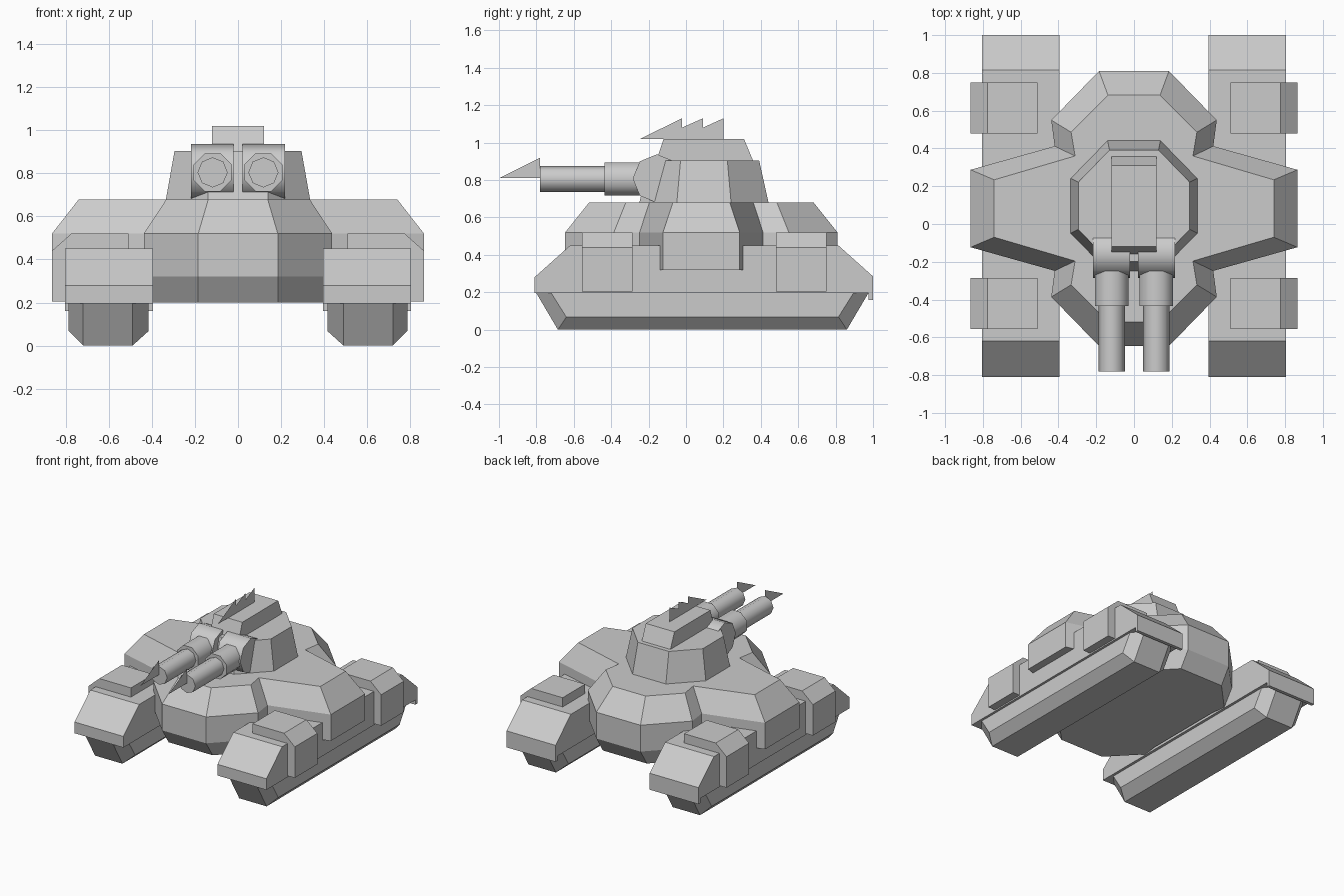
import bpy, bmesh, math

if "Cube" in bpy.data.objects:
    bpy.data.objects.remove(bpy.data.objects["Cube"])


def finish(name, bm, mirror=False, smooth=False):
    bmesh.ops.recalc_face_normals(bm, faces=bm.faces)
    mesh = bpy.data.meshes.new(name)
    bm.to_mesh(mesh)
    bm.free()
    ob = bpy.data.objects.new(name, mesh)
    bpy.context.collection.objects.link(ob)
    if mirror:
        mod = ob.modifiers.new("mirror", 'MIRROR')
        mod.use_mirror_merge = False
    if smooth:
        bpy.ops.object.select_all(action='DESELECT')
        bpy.context.view_layer.objects.active = ob
        ob.select_set(True)
        bpy.ops.object.shade_smooth_by_angle(angle=math.radians(50))
    return ob


def loft(name, rings, **kw):
    """Closed solid through rings that have equal point counts."""
    bm = bmesh.new()
    vs = [[bm.verts.new(p) for p in ring] for ring in rings]
    n = len(vs[0])
    for a, b in zip(vs, vs[1:]):
        for i in range(n):
            j = (i + 1) % n
            bm.faces.new((a[i], a[j], b[j], b[i]))
    bm.faces.new(vs[0])
    bm.faces.new(vs[-1])
    return finish(name, bm, **kw)


def side_ring(profile, x):
    return [(x, y, z) for y, z in profile]


def plan_ring(half, z):
    """Outline in plan: right half listed back to front, mirrored to the left."""
    return [(x, y, z) for x, y in half] + [(-x, y, z) for x, y in reversed(half)]


def circle(r, turn=0.0, n=8):
    return [(r * math.cos(2 * math.pi * (i + turn) / n),
             r * math.sin(2 * math.pi * (i + turn) / n)) for i in range(n)]


def plate(name, profile, x, **kw):
    bm = bmesh.new()
    bm.faces.new([bm.verts.new(p) for p in side_ring(profile, x)])
    return finish(name, bm, **kw)


# Tracks with chamfered edges
outer = [(-0.80, 0.195), (-0.685, 0), (0.86, 0), (0.975, 0.195)]
inner = [(-0.72, 0.195), (-0.64, 0.068), (0.815, 0.068), (0.895, 0.195)]
loft("tracks", [side_ring(inner, 0.415), side_ring(outer, 0.49),
                side_ring(outer, 0.72), side_ring(inner, 0.787)], mirror=True)

# Fenders with a small rear lip
fender = [(-0.81, 0.195), (-0.81, 0.28), (-0.62, 0.45), (0.815, 0.45),
          (1.0, 0.285), (1.0, 0.16), (0.975, 0.16), (0.975, 0.195)]
loft("fenders", [side_ring(fender, 0.395), side_ring(fender, 0.805)], mirror=True)

# Armour boxes on the fenders
box = [(0.51, 0.205), (0.51, 0.52), (0.775, 0.52), (0.865, 0.44), (0.865, 0.205)]
for name, y0, y1 in (("front_boxes", -0.555, -0.285), ("rear_boxes", 0.48, 0.75)):
    loft(name, [[(x, y, z) for x, z in box] for y in (y0, y1)], mirror=True)

# Hull with side wings
MID = 0.082


def sym(points):
    """Extend back-half points to the front around the hull centre."""
    return [(x, MID + d) for x, d in points] + [(x, MID - d) for x, d in reversed(points)]


wide = sym([(0.185, 0.728), (0.438, 0.468), (0.42, 0.33), (0.865, 0.205)])
roof = sym([(0.138, 0.60), (0.333, 0.404), (0.312, 0.278), (0.74, 0.152)])
loft("hull", [plan_ring(wide, 0.32), plan_ring(wide, 0.52), plan_ring(roof, 0.68)])

# Belly tapering below the hull
belly_top = sym([(0.185, 0.728), (0.438, 0.468), (0.42, 0.33)])
belly_low = sym([(0.185, 0.65), (0.395, 0.43), (0.38, 0.31)])
loft("belly", [plan_ring(belly_low, 0.2), plan_ring(belly_top, 0.32)])

# Turret
MID = 0.096
loft("turret", [plan_ring(sym([(0.14, 0.345), (0.335, 0.145)]), 0.68),
                plan_ring(sym([(0.13, 0.295), (0.295, 0.125)]), 0.905)])

# Raised turret hatch
loft("hatch", [plan_ring([(0.12, 0.36), (0.12, -0.16)], 0.90),
               plan_ring([(0.12, 0.31), (0.12, -0.12)], 1.02)])

# Gun mantlets: short drums lying across the turret front
loft("mantlets", [[(x, -0.155 + a, 0.808 + b) for a, b in circle(0.13)]
                  for x in (0.02, 0.218)], mirror=True, smooth=True)

# Gun barrels: thick sleeve and thin muzzle
for name, r, turn, y0, y1 in (("barrel_sleeves", 0.096, 0.5, -0.2, -0.435),
                              ("barrel_muzzles", 0.07, 0.0, -0.4, -0.78)):
    loft(name, [[(0.118 + a, y, 0.805 + b) for a, b in circle(r, turn)]
                for y in (y0, y1)], mirror=True, smooth=True)

# Flat muzzle-flash fins and saw-toothed crest
plate("muzzle_fins", [(-1.0, 0.81), (-0.78, 0.81), (-0.78, 0.92)], 0.118, mirror=True)
plate("crest", [(-0.245, 1.02), (-0.022, 1.13), (-0.022, 1.08), (0.09, 1.13),
                (0.09, 1.08), (0.2, 1.13), (0.2, 1.02)], 0.0)
